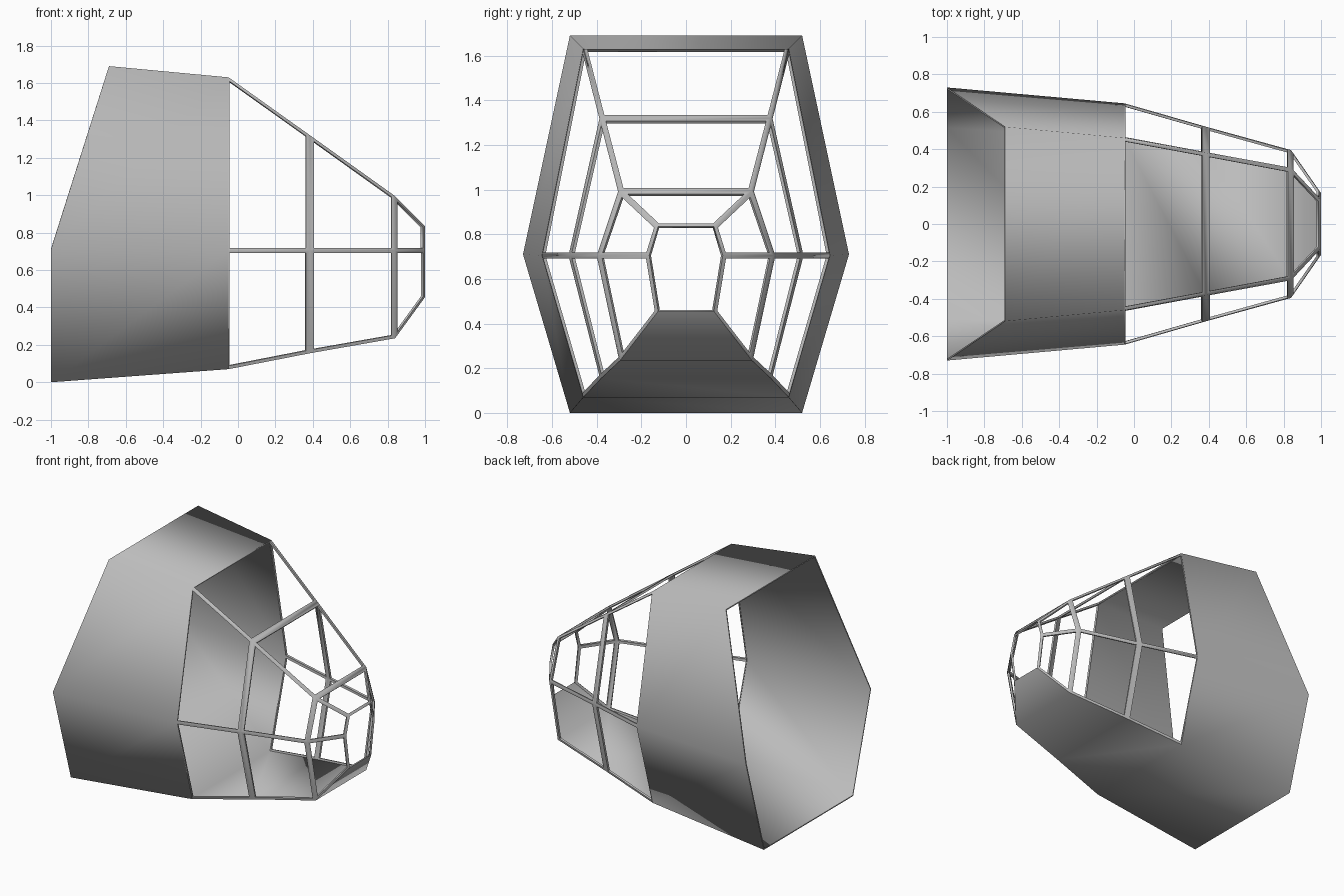
import bpy
import bmesh
import math
from mathutils import Vector

cube = bpy.data.objects.get("Cube")
if cube:
    bpy.data.objects.remove(cube, do_unlink=True)

grey = bpy.data.materials.new("plain grey")
grey.use_nodes = True
grey.diffuse_color = (0.5, 0.5, 0.5, 1)
grey.node_tree.nodes["Principled BSDF"].inputs["Base Color"].default_value = (0.5, 0.5, 0.5, 1)

# Hexagonal stations from tail to nose: top, middle and bottom corner of one side
STATIONS = [
    [(-0.69, 0.52, 1.69), (-1.0, 0.73, 0.71), (-1.0, 0.52, 0.0)],
    [(-0.05, 0.46, 1.63), (-0.05, 0.645, 0.705), (-0.05, 0.46, 0.07)],
    [(0.385, 0.38, 1.32), (0.385, 0.52, 0.705), (0.385, 0.38, 0.155)],
    [(0.84, 0.295, 0.995), (0.84, 0.395, 0.705), (0.84, 0.295, 0.235)],
    [(1.0, 0.125, 0.835), (1.0, 0.165, 0.705), (1.0, 0.125, 0.455)],
]
BOTTOM = 2                                      # panel between the two bottom corners
RING_WIDTH = [0, 0.005, 0.023, 0.02, 0.02]      # half width of the frame at each station
BAR_WIDTH = [0.018, 0.014, 0.018, 0.018, 0.014, 0.018]


def ring(half):
    left = [Vector(p) for p in half]
    return left + [Vector((p.x, -p.y, p.z)) for p in reversed(left)]


rings = [ring(half) for half in STATIONS]


def panel(i, k):
    n = (k + 1) % 6
    return [rings[i][k], rings[i + 1][k], rings[i + 1][n], rings[i][n]]


def window_frame(i, k):
    """Four strips round the opening of one panel."""
    outer = panel(i, k)
    a, b, c, d = outer
    length = ((a + d) / 2 - (b + c) / 2).length
    ends = RING_WIDTH[i] / length, 1 - RING_WIDTH[i + 1] / length

    def point(u, far):
        start, stop = a.lerp(b, u), d.lerp(c, u)
        width = (stop - start).length
        v = 1 - BAR_WIDTH[(k + 1) % 6] / width if far else BAR_WIDTH[k] / width
        return start.lerp(stop, v)

    inner = [point(ends[0], False), point(ends[1], False),
             point(ends[1], True), point(ends[0], True)]
    return [[outer[j], outer[(j + 1) % 4], inner[(j + 1) % 4], inner[j]] for j in range(4)]


def build(name, quads, thickness):
    bm = bmesh.new()
    for quad in quads:
        bm.faces.new([bm.verts.new(p) for p in quad])
    bmesh.ops.remove_doubles(bm, verts=bm.verts, dist=0.0005)
    mesh = bpy.data.meshes.new(name)
    bm.to_mesh(mesh)
    bm.free()
    mesh.materials.append(grey)
    obj = bpy.data.objects.new(name, mesh)
    bpy.context.collection.objects.link(obj)
    solid = obj.modifiers.new("thickness", "SOLIDIFY")
    solid.thickness = thickness
    solid.offset = -1
    solid.use_even_offset = True
    bpy.ops.object.select_all(action="DESELECT")
    obj.select_set(True)
    bpy.context.view_layer.objects.active = obj
    bpy.ops.object.modifier_apply(modifier=solid.name)
    bpy.ops.object.shade_smooth_by_angle(angle=math.radians(80))
    return obj


# Closed rear shell together with the floor that runs on to the nose
build("hull", [panel(0, k) for k in range(6)]
      + [panel(i, BOTTOM) for i in range(1, 4)], 0.008)

# Open window frames over the front
build("canopy_frame", [q for i in range(1, 4) for k in range(6) if k != BOTTOM
                       for q in window_frame(i, k)], 0.014)
